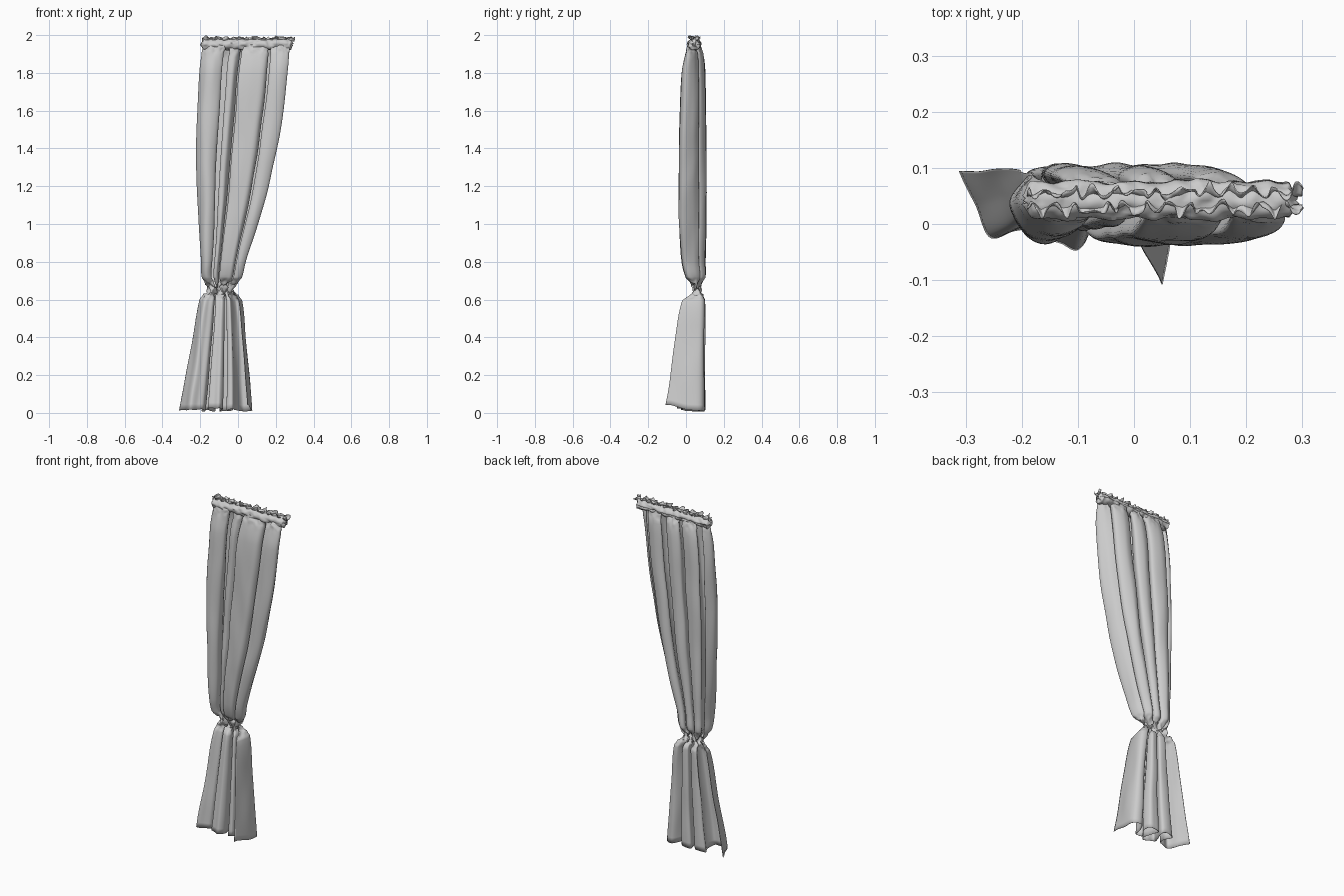
import bpy, math
from mathutils import Vector, noise

if "Cube" in bpy.data.objects:
    bpy.data.objects.remove(bpy.data.objects["Cube"])


def smoothstep(a, b, x):
    k = min(1, max(0, (x - a) / (b - a)))
    return k * k * (3 - 2 * k)


def spline(pts, t):
    """Catmull-Rom curve through 2D points, t in 0..1."""
    n = len(pts) - 1
    i = min(int(t * n), n - 1)
    f = t * n - i
    p0, p1, p2, p3 = (Vector(pts[min(max(j, 0), n)]) for j in (i - 1, i, i + 1, i + 2))
    return 0.5 * (2 * p1 + (p2 - p0) * f + (2 * p0 - 5 * p1 + 4 * p2 - p3) * f * f
                  + (3 * p1 - p0 - 3 * p2 + p3) * f ** 3)


def outline(knots, z):
    """Hermite interpolation of silhouette rows (z, left, right, front, back)."""
    n = len(knots) - 1
    i = next((k for k in range(n) if z >= knots[k + 1][0]), n - 1)
    h = knots[i + 1][0] - knots[i][0]
    f = (z - knots[i][0]) / h

    def slope(k, c):
        a, b = knots[max(k - 1, 0)], knots[min(k + 1, n)]
        return (b[c] - a[c]) / (b[0] - a[0])
    return [knots[i][c] * (1 + 2 * f) * (1 - f) ** 2 + knots[i + 1][c] * f * f * (3 - 2 * f)
            + h * (slope(i, c) * f * (1 - f) ** 2 - slope(i + 1, c) * f * f * (1 - f))
            for c in range(1, 5)]


def grid_object(name, rows, thickness):
    """Smooth-shaded cloth sheet from rows of points."""
    n = len(rows[0])
    faces = [(r * n + c, (r + 1) * n + c, (r + 1) * n + c + 1, r * n + c + 1)
             for r in range(len(rows) - 1) for c in range(n - 1)]
    me = bpy.data.meshes.new(name)
    me.from_pydata([p for row in rows for p in row], [], faces)
    ob = bpy.data.objects.new(name, me)
    bpy.context.collection.objects.link(ob)
    mod = ob.modifiers.new("cloth_thickness", 'SOLIDIFY')
    mod.thickness, mod.offset = thickness, 0
    bpy.context.view_layer.objects.active = ob
    ob.select_set(True)
    bpy.ops.object.shade_smooth_by_angle(angle=math.radians(60))
    ob.select_set(False)
    return ob


# Silhouette: z, left, right, front, back
SHAPE = [(1.95, -.175, .27, .015, .07), (1.90, -.19, .27, -.002, .09), (1.8, -.203, .26, -.022, .10),
         (1.6, -.215, .24, -.03, .105), (1.4, -.22, .205, -.034, .107), (1.2, -.215, .16, -.036, .107),
         (1.0, -.205, .105, -.035, .105), (.8, -.196, .04, -.02, .10), (.72, -.193, .02, .0, .10),
         (.69, -.175, .0, .02, .085), (.65, -.155, -.025, .035, .078), (.62, -.19, .0, .012, .09),
         (.59, -.207, .02, -.022, .1), (.4, -.24, .04, -.055, .1), (.2, -.275, .06, -.083, .1),
         (.012, -.31, .075, -.11, .1)]

# Plan of the hem with its free corners and folds
HEM = [(-.31, .1), (-.285, .04), (-.26, -.02), (-.22, -.012), (-.185, 0), (-.17, .05),
       (-.19, .095), (-.15, .105), (-.12, .09), (-.14, .03), (-.16, -.02), (-.13, -.035),
       (-.10, -.045), (-.08, -.01), (-.09, .06), (-.09, .1), (-.04, .1), (-.03, .05),
       (-.06, 0), (-.03, -.02), (-.01, .05), (.03, .1), (.075, .06), (.05, -.11)]

# Plan of the upper folds as fractions of width and depth
PLEATS = [(.07, .85), (0, .5), (.06, .12), (.16, .03), (.25, .2), (.21, .6),
          (.14, .88), (.23, 1), (.35, .86), (.33, .5), (.31, .25), (.38, .2),
          (.43, .5), (.40, .87), (.49, 1), (.58, .85), (.53, .45), (.45, .1),
          (.58, 0), (.73, .04), (.76, .4), (.65, .85), (.74, 1), (.85, .78),
          (.83, .4), (.79, .1), (.9, 0), (1, .14), (.96, .5), (.88, .72)]

# Main hanging cloth, gathered at the waist
N = 220
upper = [spline(PLEATS, c / N) for c in range(N + 1)]
lower = []
for c in range(N + 1):
    p = spline(HEM, c / N)
    lower.append(Vector(((p.x + .31) / .385, (p.y + .11) / .215)))
levels = []
for a, b in zip(SHAPE, SHAPE[1:]):
    levels += [a[0] + (b[0] - a[0]) * k / 6 for k in range(6)]
levels.append(SHAPE[-1][0])
rows = []
for z in levels:
    left, right, front, back = outline(SHAPE, z)
    w = smoothstep(.60, .72, z)
    crease = math.exp(-((z - .655) / .035) ** 2) + .4 * math.exp(-((z - 1.93) / .03) ** 2)
    row = []
    for c in range(N + 1):
        q = lower[c].lerp(upper[c], w)
        x = left + (right - left) * min(max(q.x, 0), 1)
        y = front + (back - front) * min(max(q.y, 0), 1)
        d = noise.noise_vector(Vector((x * 45, y * 45, z * 38)))
        soft = noise.noise_vector(Vector((x * 14, y * 14, z * 4)))
        sag = .028 * smoothstep(.2, 0, z) * smoothstep(.02, -.1, y)
        ripple = .004 * math.sin(c * .21) * smoothstep(.1, 0, z)
        row.append((x + .028 * crease * d.x + .005 * soft.x,
                    y + .022 * crease * d.y + .005 * soft.y,
                    z + .026 * crease * d.z + sag + ripple))
    rows.append(row)
grid_object("curtain_cloth", rows, .002)

# Rod pocket: crumpled tube along the top, pinched at its ends
M, R = 150, 24
rows = []
for k in range(R + 1):
    a = 2 * math.pi * k / R
    row = []
    for c in range(M + 1):
        t = c / M
        x = -.195 + .485 * t
        d = noise.noise_vector(Vector((x * 32, 1.5 * math.cos(a), 1.5 * math.sin(a))))
        pinch = .25 + .75 * smoothstep(0, .03, t) * smoothstep(0, .03, 1 - t)
        r = pinch * (1 + .3 * d.x)
        row.append((x + .01 * d.z, .042 + .032 * r * math.cos(a), 1.95 + .028 * r * math.sin(a)))
    rows.append(row)
grid_object("rod_pocket", rows, .002)

# Ruffled heading standing above the pocket, one layer each side
for name, side, phase in (("front_ruffle", -1, 0), ("back_ruffle", 1, 2.6)):
    rows = []
    for k in range(6):
        h = k / 5
        row = []
        for c in range(2 * M + 1):
            t = c / (2 * M)
            d = noise.noise_vector(Vector((t * 28, side * 5, h * 1.5)))
            slow = noise.noise(Vector((t * 9, side * 3, 0)))
            p = 2 * math.pi * 12 * t + phase + 4 * slow
            row.append((-.19 + .49 * t + .008 * h * d.x,
                        .042 + side * (.008 + .008 * h) + h * (.01 * math.sin(p) + .018 * d.y),
                        1.966 + h * (.022 + .016 * d.z)))
        rows.append(row)
    grid_object(name, rows, .002)
